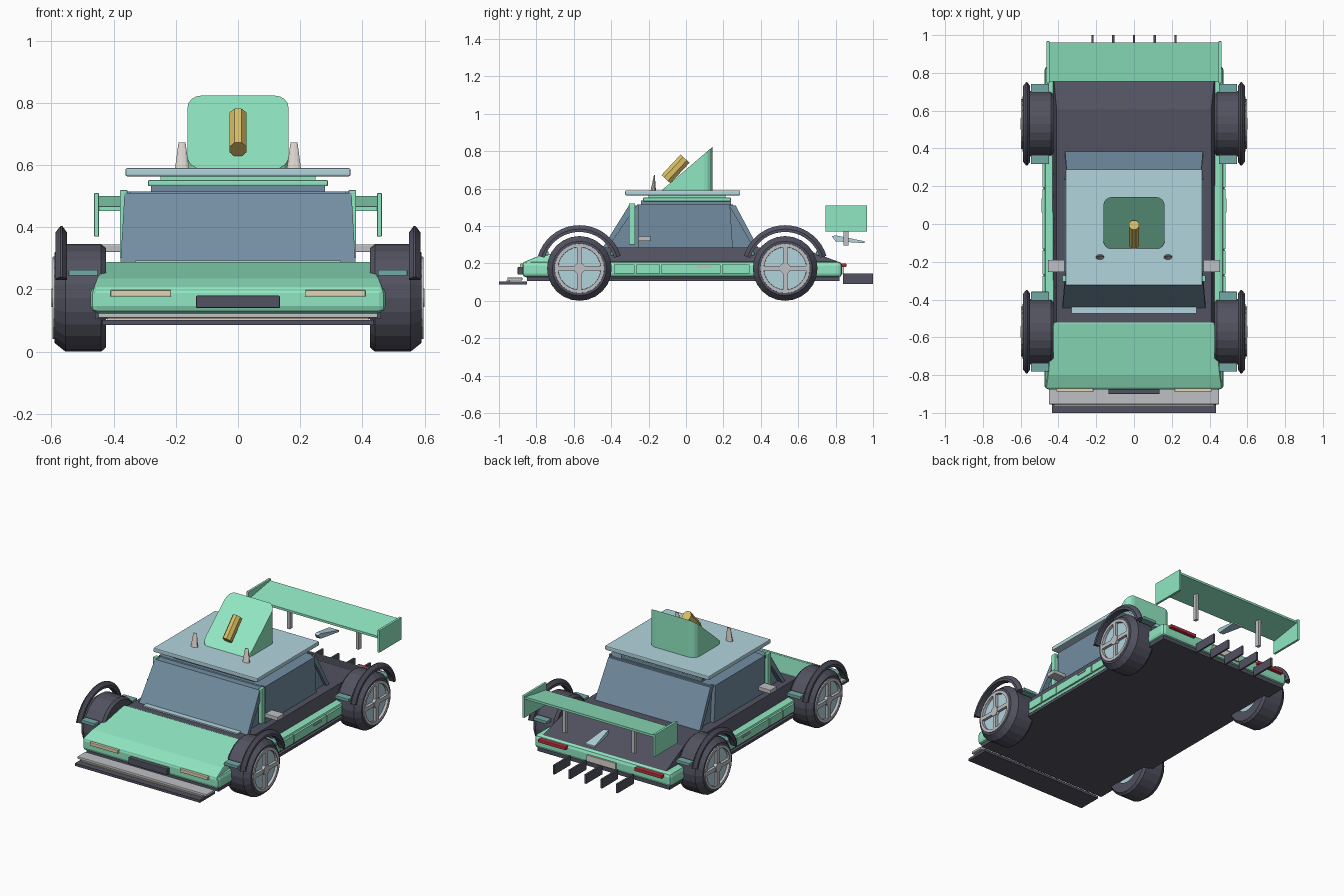
import bpy, bmesh
from math import pi, cos, sin, radians
from mathutils import Vector, Matrix

if "Cube" in bpy.data.objects:
    bpy.data.objects.remove(bpy.data.objects["Cube"])


def mat(name, r, g, b):
    m = bpy.data.materials.new(name)
    m.diffuse_color = (r, g, b, 1)
    m.use_nodes = True
    m.node_tree.nodes["Principled BSDF"].inputs["Base Color"].default_value = m.diffuse_color
    return m


GREEN = mat("mint", 0.28, 0.80, 0.54)
TEAL = mat("teal", 0.17, 0.40, 0.38)
DARK = mat("dark", 0.085, 0.085, 0.12)
GLASS = mat("glass", 0.17, 0.27, 0.36)
BLUE = mat("pale_blue", 0.45, 0.66, 0.73)
GREY = mat("light_grey", 0.52, 0.53, 0.56)
CREAM = mat("cream", 0.75, 0.66, 0.46)
WHITE = mat("off_white", 0.72, 0.68, 0.62)
GOLD = mat("gold", 0.70, 0.52, 0.13)
RED = mat("red", 0.48, 0.03, 0.05)


def finish(name, bm, m, bevel=0):
    bmesh.ops.recalc_face_normals(bm, faces=bm.faces)
    me = bpy.data.meshes.new(name)
    bm.to_mesh(me)
    bm.free()
    ob = bpy.data.objects.new(name, me)
    bpy.context.collection.objects.link(ob)
    me.materials.append(m)
    if bevel:
        mod = ob.modifiers.new("bevel", 'BEVEL')
        mod.width, mod.segments = bevel, 2
    return ob


def box(name, x, y, z, m, bevel=0):
    bm = bmesh.new()
    mid = [(a[0] + a[1]) / 2 for a in (x, y, z)]
    size = [abs(a[1] - a[0]) for a in (x, y, z)]
    bmesh.ops.create_cube(bm, size=1, matrix=Matrix.Translation(mid) @ Matrix.Diagonal((*size, 1)))
    return finish(name, bm, m, bevel)


def prism(name, profile, x0, x1, m, bevel=0, taper=None):
    """Extrude a (y, z) profile along x; taper gives half-width per point."""
    bm = bmesh.new()
    n = len(profile)
    a = [bm.verts.new((-taper[i] if taper else x0, *p)) for i, p in enumerate(profile)]
    b = [bm.verts.new((taper[i] if taper else x1, *p)) for i, p in enumerate(profile)]
    bm.faces.new(a)
    bm.faces.new(b[::-1])
    for i in range(n):
        j = (i + 1) % n
        bm.faces.new((a[i], b[i], b[j], a[j]))
    return finish(name, bm, m, bevel)


def lathe(name, profile, cy, cz, m, sides=24, start=0, sweep=2 * pi):
    """Sweep a closed (x, radius) profile around an x-parallel axis."""
    bm = bmesh.new()
    full = sweep > 6.28
    rings = []
    for k in range(sides if full else sides + 1):
        t = start + sweep * k / sides
        rings.append([bm.verts.new((x, cy + r * cos(t), cz + r * sin(t))) for x, r in profile])
    n = len(profile)
    for k in range(sides):
        r0, r1 = rings[k], rings[(k + 1) % len(rings)]
        for i in range(n):
            bm.faces.new((r0[i], r0[(i + 1) % n], r1[(i + 1) % n], r1[i]))
    if not full:
        bm.faces.new(rings[0])
        bm.faces.new(rings[-1][::-1])
    return finish(name, bm, m)


# Lower body, floor and upper body
box("lower_body", (-.475, .475), (-.875, .835), (.125, .21), GREEN, .022)
box("floor_pan", (-.46, .46), (-.85, .82), (.105, .13), DARK)
prism("upper_body", [(-.53, .19), (-.53, .285), (.61, .285), (.825, .205), (.825, .19)], 0, 0, DARK,
      taper=[.43, .41, .41, .43, .44])
prism("hood", [(-.872, .185), (-.872, .205), (-.80, .235), (-.52, .29), (-.52, .19)], 0, 0, GREEN, .006,
      taper=[.47, .465, .455, .425, .45])

# Nose
box("front_bumper", (-.45, .45), (-.955, -.875), (.108, .124), GREY, .004)
box("front_splitter", (-.435, .435), (-1, -.85), (.086, .102), DARK)
box("splitter_trim", (-.42, .42), (-.96, -.94), (.102, .108), CREAM)
box("grille", (-.135, .135), (-.90, -.86), (.14, .18), DARK, .004)
for s in (-1, 1):
    box("headlight", (s * .215, s * .41), (-.888, -.86), (.177, .198), CREAM, .003)

# Cabin
prism("cabin_core", [(-.42, .28), (-.26, .515), (.25, .515), (.36, .28)], -.345, .345, GLASS)
prism("windscreen", [(-.445, .285), (-.42, .285), (-.26, .51), (-.305, .51)], 0, 0, GLASS,
      taper=[.378, .378, .365, .365])
prism("rear_window", [(.385, .285), (.36, .285), (.23, .51), (.265, .51)], 0, 0, GLASS,
      taper=[.365, .365, .355, .355])
box("cowl_strip", (-.33, .33), (-.475, -.44), (.283, .293), BLUE)
box("roof_cap", (-.28, .28), (-.24, .24), (.51, .535), GLASS)
box("roof_panel", (-.29, .29), (-.23, .24), (.532, .552), GREEN, .005)
box("roof_core", (-.25, .25), (-.2, .21), (.55, .57), GREEN)
box("roof_plate", (-.362, .362), (-.325, .29), (.564, .59), BLUE, .005)

for s in (-1, 1):
    prism("side_window", [(-.255, .285), (-.255, .515), (.235, .515), (.25, .285)],
          s * .34, s * .37, GLASS)
    box("side_post", (s * .355, s * .38), (-.305, -.272), (.30, .52), GREEN, .004)
    box("side_mirror", (s * .36, s * .455), (-.255, -.19), (.32, .345), GREY, .003)
    # Sills with panel gaps, lower strip and handle
    for y0, y1 in ((-.385, -.275), (-.268, -.14), (-.133, .185), (.192, .34)):
        box("sill_panel", (s * .46, s * .485), (y0, y1), (.145, .195), GREEN)
    box("lower_sill", (s * .44, s * .478), (-.40, .37), (.105, .122), DARK)
    box("door_handle", (s * .48, s * .49), (.06, .135), (.178, .188), GREY)

# Roof scoop: rounded box cut by a sloping plane
bm = bmesh.new()
bmesh.ops.create_cube(bm, size=1, matrix=Matrix.Translation((0, .005, .71)) @ Matrix.Diagonal((.325, .275, .26, 1)))
upright = [e for e in bm.edges if abs(e.verts[0].co.z - e.verts[1].co.z) > .1]
bmesh.ops.bevel(bm, geom=upright, offset=.045, segments=4, profile=.5, affect='EDGES')
slope = Vector((0, -.235, .275))
cut = bmesh.ops.bisect_plane(bm, geom=bm.verts[:] + bm.edges[:] + bm.faces[:],
                             plane_co=(0, -.133, .588), plane_no=slope, clear_outer=True)
bmesh.ops.holes_fill(bm, edges=[e for e in bm.edges if e.is_boundary])
finish("roof_scoop", bm, GREEN)

# Gold bar on the scoop, and roof spikes
bm = bmesh.new()
bmesh.ops.create_cone(bm, cap_ends=True, segments=8, radius1=.5, radius2=.5, depth=1,
                      matrix=Matrix.Translation((0, -.056, .705)) @ Matrix.Rotation(radians(-43), 4, 'X')
                      @ Matrix.Diagonal((.058, .07, .15, 1)) @ Matrix.Rotation(pi / 8, 4, 'Z'))
finish("scoop_bar", bm, GOLD)
for s in (-1, 1):
    bm = bmesh.new()
    bmesh.ops.create_cone(bm, cap_ends=True, segments=10, radius1=.024, radius2=.012, depth=.085,
                          matrix=Matrix.Translation((s * .18, -.175, .63)))
    for v in bm.verts:
        v.co.y = -.175 + (v.co.y + .175) * (.6 if v.co.z < .63 else .2) + (.006 if v.co.z > .63 else 0)
    finish("roof_spike", bm, WHITE)

# Rear wing
prism("wing_plane", [(.755, .452), (.755, .466), (.96, .50), (.96, .486)], -.45, .45, GREEN)
for s in (-1, 1):
    box("wing_endplate", (s * .447, s * .463), (.745, .968), (.37, .51), GREEN, .003)
    box("wing_post", (s * .23, s * .25), (.843, .868), (.295, .475), GREY)
    box("tail_light", (s * .24, s * .43), (.825, .857), (.18, .20), RED, .003)
prism("tail_fin", [(.78, .345), (.80, .35), (.955, .318), (.955, .308), (.80, .318)], 0, 0, BLUE,
      taper=[.012, .015, .035, .035, .015])
box("rear_plate", (-.10, .10), (.825, .845), (.145, .185), WHITE)
for i in range(-2, 3):
    box("diffuser_fin", (i * .11 - .006, i * .11 + .006), (.84, 1), (.09, .147), DARK)

# Wheels with arches
R = .173
for s in (-1, 1):
    for cy in (-.57, .53):
        def ax(pts):
            return [(s * x, r) for x, r in pts]
        lathe("tyre", ax([(.425, .10), (.425, .16), (.44, R), (.555, R), (.59, .145), (.59, .128), (.565, .12),
                          (.50, .10)]), cy, R, DARK)
        lathe("rim_ring", ax([(.55, .112), (.55, .135), (.597, .132), (.597, .114)]), cy, R, GREY)
        bm = bmesh.new()
        bmesh.ops.create_cone(bm, cap_ends=True, segments=24, radius1=.115, radius2=.115, depth=.15,
                              matrix=Matrix.Translation((s * .505, cy, R)) @ Matrix.Rotation(pi / 2, 4, 'Y'))
        finish("wheel_disc", bm, BLUE)
        for h, w in ((.118, .012), (.012, .118)):
            box("spoke", (s * .57, s * .597), (cy - h, cy + h), (R - w, R + w), GREY)
        bm = bmesh.new()
        bmesh.ops.create_cone(bm, cap_ends=True, segments=12, radius1=.03, radius2=.03, depth=.03,
                              matrix=Matrix.Translation((s * .585, cy, R)) @ Matrix.Rotation(pi / 2, 4, 'Y'))
        finish("hub", bm, GREY)
        # Pointed arch strip and its brackets
        lathe("wheel_arch", ax([(.55, .195), (.55, .21), (.565, .231), (.571, .231), (.587, .21), (.587, .195)]),
              cy, R, DARK, sides=18, start=radians(17), sweep=radians(146))
        for d in (-1, 1):
            box("arch_bracket", (s * .45, s * .545), (cy + d * .165, cy + d * .212), (.243, .263), TEAL, .003)
